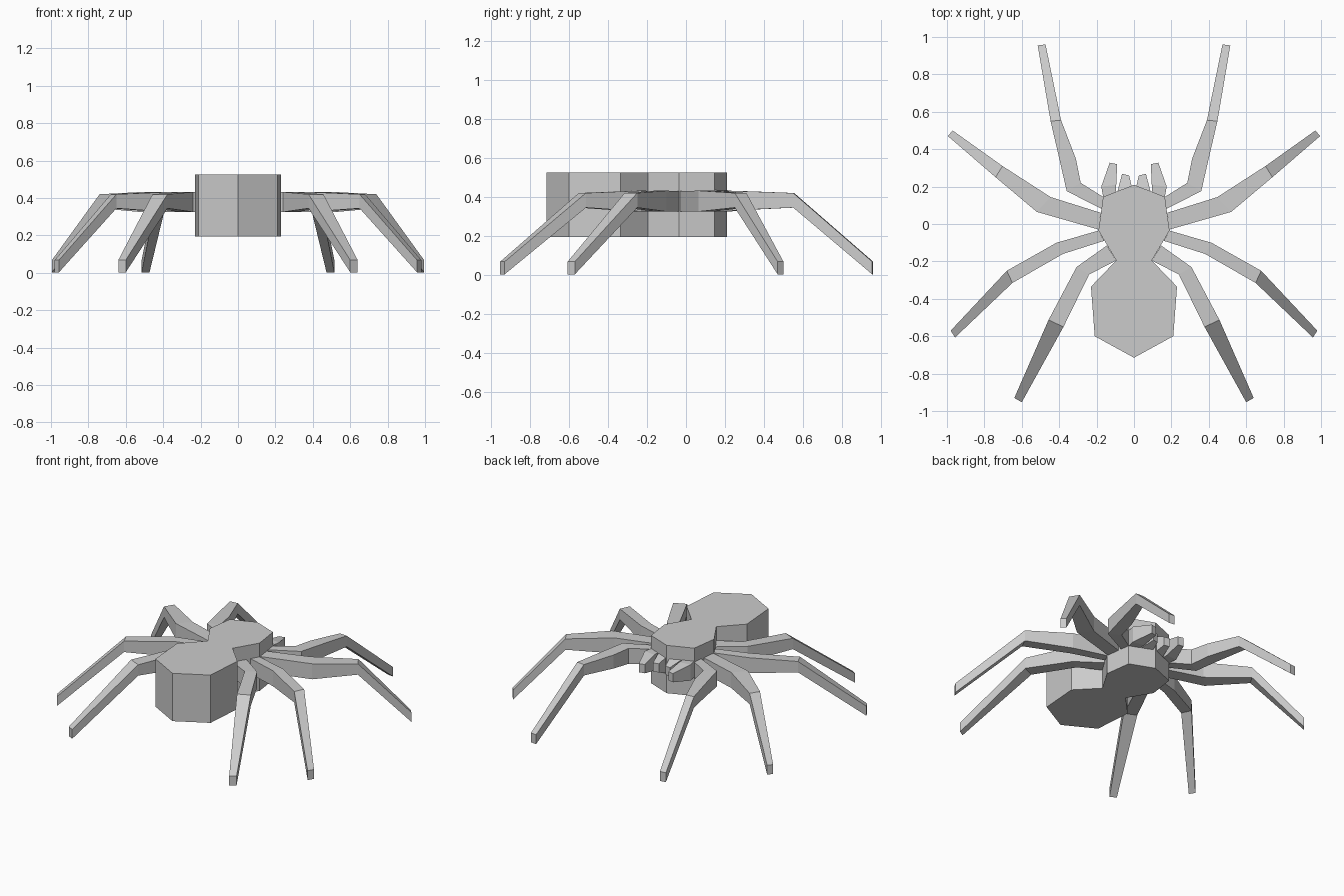
import bpy, bmesh

if "Cube" in bpy.data.objects:
    bpy.data.objects.remove(bpy.data.objects["Cube"])

grey = bpy.data.materials.new("grey")
grey.diffuse_color = (0.6, 0.6, 0.6, 1)
grey.use_nodes = True
grey.node_tree.nodes["Principled BSDF"].inputs["Base Color"].default_value = grey.diffuse_color


def make_object(name, bm):
    bmesh.ops.recalc_face_normals(bm, faces=bm.faces[:])
    mesh = bpy.data.meshes.new(name)
    bm.to_mesh(mesh)
    bm.free()
    mesh.materials.append(grey)
    obj = bpy.data.objects.new(name, mesh)
    bpy.context.collection.objects.link(obj)
    return obj


def limb(name, side, edge_a, edge_b, heights):
    """Box-section limb between two plan edges, with (bottom, top) per ring."""
    bm = bmesh.new()
    rings = []
    for (ax, ay), (bx, by), (lo, hi) in zip(edge_a, edge_b, heights):
        corners = [(ax, ay, lo), (bx, by, lo), (bx, by, hi), (ax, ay, hi)]
        rings.append([bm.verts.new((side * x, y, z)) for x, y, z in corners])
    for r, s in zip(rings, rings[1:]):
        for i in range(4):
            j = (i + 1) % 4
            bm.faces.new((r[i], r[j], s[j], s[i]))
    bm.faces.new(rings[0])
    bm.faces.new(rings[-1])
    return make_object(name, bm)


# Body: one flat outline of head and abdomen, extruded upward
half = [(0.21, -0.6), (0.23, -0.335), (0.095, -0.195), (0.19, -0.035), (0.165, 0.145)]
outline = [(0, -0.715)] + half + [(0, 0.21)] + [(-x, y) for x, y in reversed(half)]
bm = bmesh.new()
base = bm.faces.new([bm.verts.new((x, y, 0.195)) for x, y in outline])
ext = bmesh.ops.extrude_face_region(bm, geom=[base], use_keep_orig=True)
top = [v for v in ext["geom"] if isinstance(v, bmesh.types.BMVert)]
bmesh.ops.translate(bm, verts=top, vec=(0, 0, 0.33))
make_object("body", bm)

# Legs: plan edges from body to foot
ROOT, ELBOW, KNEE, FOOT = (0.325, 0.43), (0.325, 0.432), (0.345, 0.42), (0.003, 0.068)
legs = {
    "front_leg": (
        [(0.165, 0.145), (0.285, 0.22), (0.31, 0.347), (0.39, 0.555), (0.473, 0.96)],
        [(0.172, 0.08), (0.36, 0.176), (0.395, 0.33), (0.446, 0.55), (0.515, 0.955)],
        [ROOT, ELBOW, (0.335, 0.428), KNEE, FOOT]),
    "upper_middle_leg": (
        [(0.178, 0.06), (0.446, 0.144), (0.703, 0.31), (0.97, 0.5)],
        [(0.188, -0.03), (0.52, 0.065), (0.74, 0.25), (0.995, 0.47)],
        [ROOT, ELBOW, KNEE, FOOT]),
    "lower_middle_leg": (
        [(0.188, -0.035), (0.414, -0.1), (0.68, -0.25), (0.98, -0.57)],
        [(0.16, -0.09), (0.38, -0.16), (0.65, -0.315), (0.957, -0.607)],
        [ROOT, ELBOW, KNEE, FOOT]),
    "rear_leg": (
        [(0.145, -0.115), (0.307, -0.23), (0.457, -0.513), (0.64, -0.93)],
        [(0.095, -0.195), (0.24, -0.27), (0.377, -0.55), (0.6, -0.953)],
        [ROOT, ELBOW, KNEE, FOOT]),
}

# Mouthparts: outer feelers and inner fangs
mouth = {
    "feeler": (
        [(0.095, 0.172), (0.095, 0.21), (0.09, 0.32)],
        [(0.165, 0.145), (0.175, 0.2), (0.13, 0.328)],
        [(0.325, 0.435), (0.325, 0.435), (0.35, 0.41)]),
    "fang": (
        [(0.012, 0.2), (0.026, 0.26)],
        [(0.088, 0.175), (0.064, 0.268)],
        [(0.325, 0.435), (0.35, 0.41)]),
}

for part, (a, b, z) in {**legs, **mouth}.items():
    for side, label in ((1, "right"), (-1, "left")):
        limb(f"{label}_{part}", side, a, b, z)
